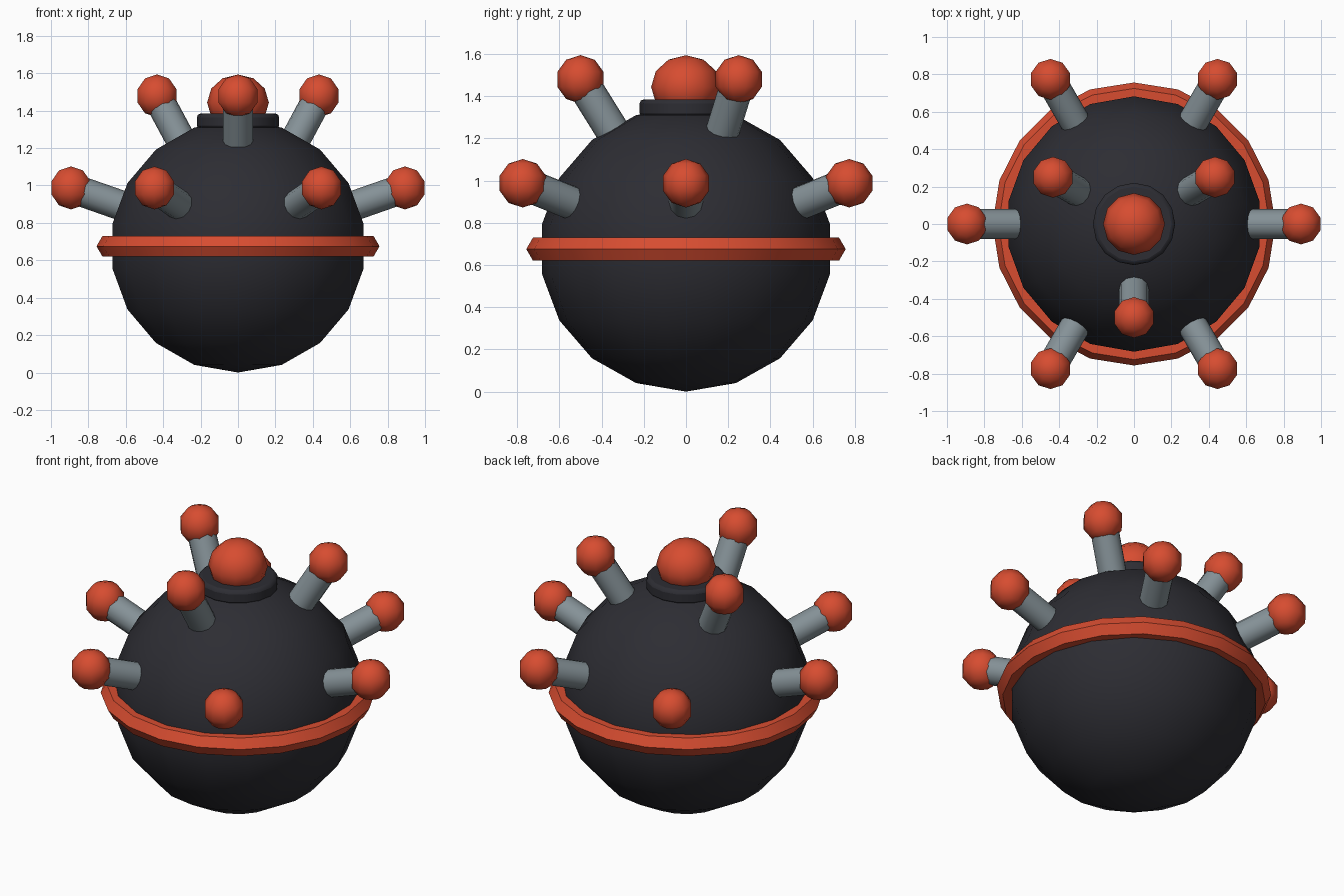
import bpy, math
from mathutils import Vector

if "Cube" in bpy.data.objects:
    bpy.data.objects.remove(bpy.data.objects["Cube"])


def material(name, rgb):
    m = bpy.data.materials.new(name)
    m.diffuse_color = (*rgb, 1)
    m.use_nodes = True
    m.node_tree.nodes["Principled BSDF"].inputs["Base Color"].default_value = m.diffuse_color
    return m


DARK = material("dark_iron", (0.026, 0.026, 0.033))
RED = material("warning_red", (0.68, 0.073, 0.03))
GREY = material("grey_steel", (0.235, 0.285, 0.31))
CENTRE = Vector((0, 0, 0.675))


def finish(name, mat):
    ob = bpy.context.object
    ob.name = ob.data.name = name
    ob.data.materials.append(mat)
    ob.data.shade_smooth()
    ob.data.set_sharp_from_angle(angle=math.radians(42))
    return ob


def ball(name, mat, loc, radius, rings, squash=1.0):
    bpy.ops.mesh.primitive_uv_sphere_add(segments=rings * 2, ring_count=rings,
                                         radius=radius, location=loc)
    ob = finish(name, mat)
    ob.scale.z = squash
    return ob


def spike(name, azimuth, reach, height):
    # steel stem pointing out of the body, with a red ball on its end
    a = math.radians(azimuth)
    tip = Vector((reach * math.cos(a), reach * math.sin(a), height))
    direction = (tip - CENTRE).normalized()
    start = CENTRE + direction * 0.58
    bpy.ops.mesh.primitive_cylinder_add(vertices=12, radius=0.08,
                                        depth=(tip - start).length,
                                        location=(start + tip) / 2)
    stem = finish(name + "_stem", GREY)
    stem.rotation_euler = direction.to_track_quat('Z', 'Y').to_euler()
    ball(name + "_ball", RED, tip, 0.115, 5)


# main body, slightly flattened
ball("body", DARK, CENTRE, 0.693, 9, 0.675 / 0.693)

# red belt round the middle
bpy.ops.mesh.primitive_torus_add(major_radius=0.693, minor_radius=0.0635,
                                 major_segments=20, minor_segments=6,
                                 location=CENTRE)
finish("belt", RED)

# top collar with rounded rim
bpy.ops.mesh.primitive_cylinder_add(vertices=16, radius=0.22, depth=0.085,
                                    location=(0, 0, 1.342))
collar = finish("collar", DARK)
bevel = collar.modifiers.new("rim", 'BEVEL')
bevel.width = 0.02
bevel.segments = 2
bevel.limit_method = 'ANGLE'
bevel.angle_limit = math.radians(40)

# red dome on the collar
ball("dome", RED, (0, 0, 1.443), 0.165, 6, 0.91)

# six lower and three upper spikes
for i in range(6):
    spike(f"lower_spike_{i + 1}", 60 * i, 0.893, 0.987)
for i in range(3):
    spike(f"upper_spike_{i + 1}", 30 + 120 * i, 0.5, 1.479)
